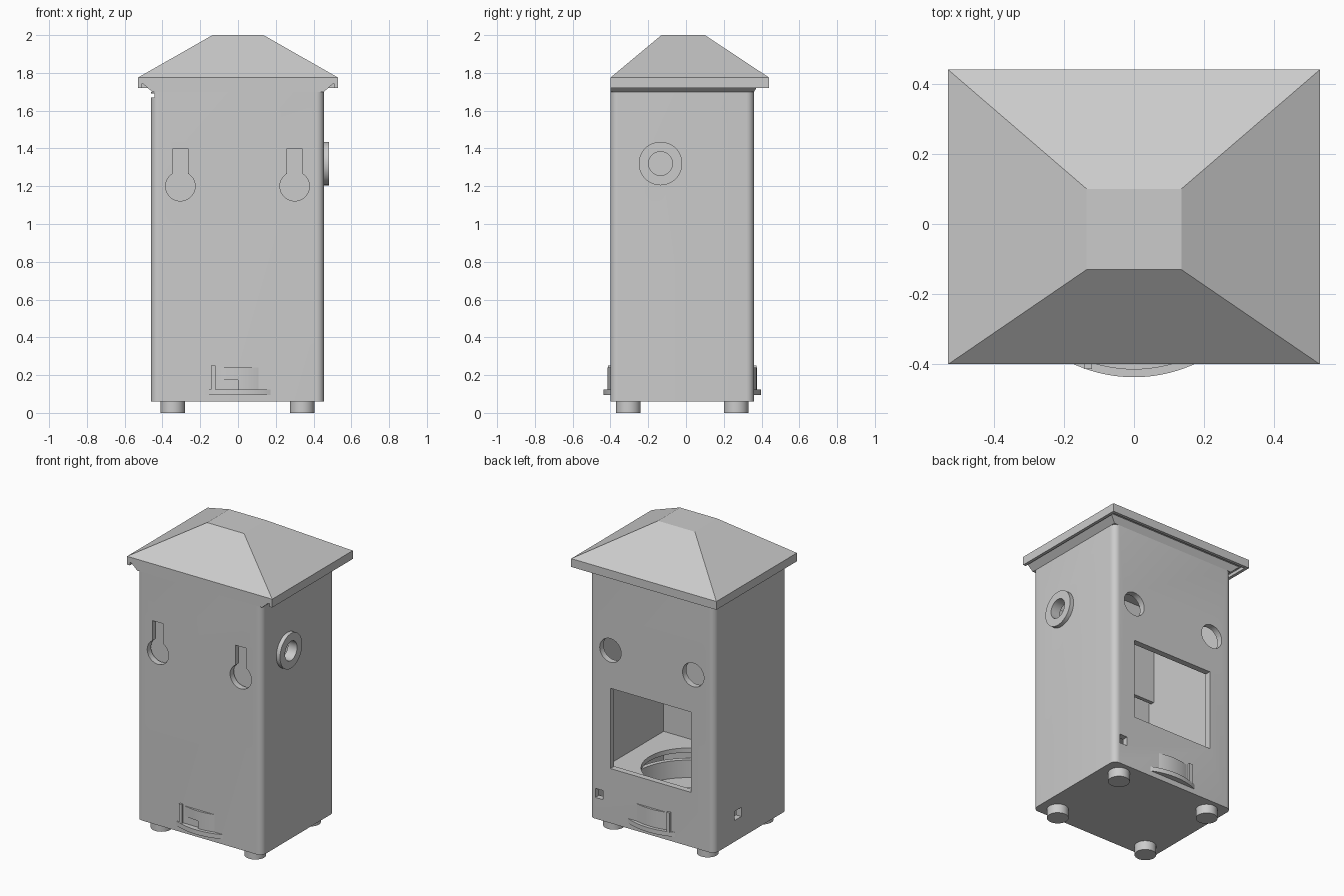
import bpy, bmesh
from math import radians
from mathutils import Matrix

old = bpy.data.objects.get("Cube")
if old:
    bpy.data.objects.remove(old, do_unlink=True)

grey = bpy.data.materials.new("plain grey")
grey.use_nodes = True
grey.diffuse_color = (0.6, 0.6, 0.6, 1)
grey.node_tree.nodes["Principled BSDF"].inputs["Base Color"].default_value = (0.6, 0.6, 0.6, 1)


def finish(name, bm):
    bmesh.ops.recalc_face_normals(bm, faces=bm.faces)
    mesh = bpy.data.meshes.new(name)
    bm.to_mesh(mesh)
    bm.free()
    mesh.materials.append(grey)
    ob = bpy.data.objects.new(name, mesh)
    bpy.context.collection.objects.link(ob)
    return ob


def frustum(name, low, high, z0, z1, corner=0):
    """Block between two rectangles (x0, x1, y0, y1), with optional rounded upright edges."""
    bm = bmesh.new()
    rings = []
    for (x0, x1, y0, y1), z in ((low, z0), (high, z1)):
        rings.append([bm.verts.new((x, y, z)) for x, y in
                      ((x0, y0), (x1, y0), (x1, y1), (x0, y1))])
    bm.faces.new(rings[0])
    bm.faces.new(rings[1])
    for i in range(4):
        j = (i + 1) % 4
        bm.faces.new((rings[0][i], rings[0][j], rings[1][j], rings[1][i]))
    if corner:
        upright = [e for e in bm.edges if abs(e.verts[0].co.z - e.verts[1].co.z) > 0.01]
        bmesh.ops.bevel(bm, geom=upright, offset=corner, segments=8, affect='EDGES', profile=0.5)
    return finish(name, bm)


def box(name, x0, x1, y0, y1, z0, z1, corner=0):
    return frustum(name, (x0, x1, y0, y1), (x0, x1, y0, y1), z0, z1, corner)


def cylinder(name, center, radius, length, axis='Z', sides=64):
    turn = {'X': Matrix.Rotation(radians(90), 4, 'Y'),
            'Y': Matrix.Rotation(radians(90), 4, 'X'), 'Z': Matrix()}[axis]
    bm = bmesh.new()
    bmesh.ops.create_cone(bm, cap_ends=True, segments=sides, radius1=radius, radius2=radius,
                          depth=length, matrix=Matrix.Translation(center) @ turn)
    return finish(name, bm)


def combine(target, tool, operation='DIFFERENCE'):
    mod = target.modifiers.new("shape", 'BOOLEAN')
    mod.operation, mod.object, mod.solver = operation, tool, 'EXACT'
    bpy.context.view_layer.objects.active = target
    bpy.ops.object.modifier_apply(modifier=mod.name)
    bpy.data.objects.remove(tool, do_unlink=True)


# Hollow body
body = box("body", -0.46, 0.455, -0.40, 0.36, 0.06, 1.70, 0.04)
combine(body, box("cavity", -0.42, 0.415, -0.36, 0.32, 0.10, 1.9))

# Rear window, small square ports and snap groove
combine(body, box("window_cut", -0.29, 0.30, 0.25, 0.45, 0.42, 0.95))
combine(body, box("rear_port_cut", 0.355, 0.41, 0.25, 0.45, 0.20, 0.26))
combine(body, box("side_port_cut", -0.55, -0.40, 0.08, 0.15, 0.20, 0.26))
combine(body, box("groove_cut", -0.5, -0.443, -0.5, 0.45, 1.67, 1.69))

# Front keyholes with backing plates, rear round holes
for side, x in (("right", -0.305), ("left", 0.30)):
    combine(body, cylinder("keyhole_cut", (x, -0.38, 1.20), 0.078, 0.1, 'Y'))
    combine(body, box("slot_cut", x - 0.04, x + 0.04, -0.45, -0.33, 1.2, 1.40))
    combine(body, cylinder("rear_hole_cut", (x, 0.34, 1.20), 0.078, 0.12, 'Y'))
    box(side + "_keyhole_backing", x - 0.11, x + 0.11, -0.335, -0.31, 1.08, 1.45)

# Side outlet ring
combine(body, cylinder("outlet_cut", (0.44, -0.135, 1.32), 0.063, 0.2, 'X'))
ring = cylinder("outlet_ring", (0.467, -0.135, 1.32), 0.115, 0.03, 'X')
combine(ring, cylinder("ring_cut", (0.467, -0.135, 1.32), 0.063, 0.1, 'X'))

# Inner shelf with round opening
shelf = box("inner_shelf", -0.43, 0.425, -0.37, 0.33, 0.33, 0.36)
combine(shelf, cylinder("shelf_cut", (0, -0.02, 0.345), 0.28, 0.1))

# Rotary tray showing through the front and back
tray = cylinder("tray_disc", (0, -0.02, 0.11), 0.417, 0.03, sides=128)
drum = cylinder("tray_drum", (0, -0.02, 0.182), 0.395, 0.117, sides=128)
combine(drum, cylinder("drum_cut", (0, -0.02, 0.2), 0.365, 0.3, sides=128))
combine(drum, box("drum_notch_cut", -0.12, 0, -0.5, -0.3, 0.12, 0.175))
box("front_tray_stop", -0.142, -0.12, -0.414, -0.38, 0.12, 0.25)
box("back_tray_stop", -0.142, -0.12, 0.34, 0.374, 0.12, 0.25)

# Feet
feet = []
for side, x in (("right", -0.345), ("left", 0.34)):
    for end, y in (("front", -0.305), ("back", 0.265)):
        feet.append(cylinder(f"{end}_{side}_foot", (x, y, 0.035), 0.065, 0.07, sides=48))

# Flared rail that the lid slides onto
rail = frustum("lid_rail", (-0.455, 0.455, -0.40, 0.36), (-0.50, 0.50, -0.40, 0.385), 1.70, 1.74)
combine(rail, box("rail_cut", -0.42, 0.415, -0.36, 0.32, 1.6, 1.9))

# Lid: slab, lips on three sides, hipped roof with flat top
eave = (-0.53, 0.53, -0.40, 0.44)
lid = frustum("lid_slab", eave, eave, 1.74, 1.775)
frustum("roof", eave, (-0.135, 0.135, -0.13, 0.10), 1.775, 2.0)
box("right_lip", -0.53, -0.51, -0.40, 0.44, 1.72, 1.74)
box("left_lip", 0.51, 0.53, -0.40, 0.44, 1.72, 1.74)
box("back_lip", -0.51, 0.51, 0.42, 0.44, 1.72, 1.74)

# Smooth curved walls, sharp edges kept
bpy.ops.object.select_all(action='DESELECT')
for ob in [body, ring, shelf, tray, drum] + feet:
    ob.select_set(True)
bpy.context.view_layer.objects.active = body
bpy.ops.object.shade_smooth_by_angle(angle=radians(30))
